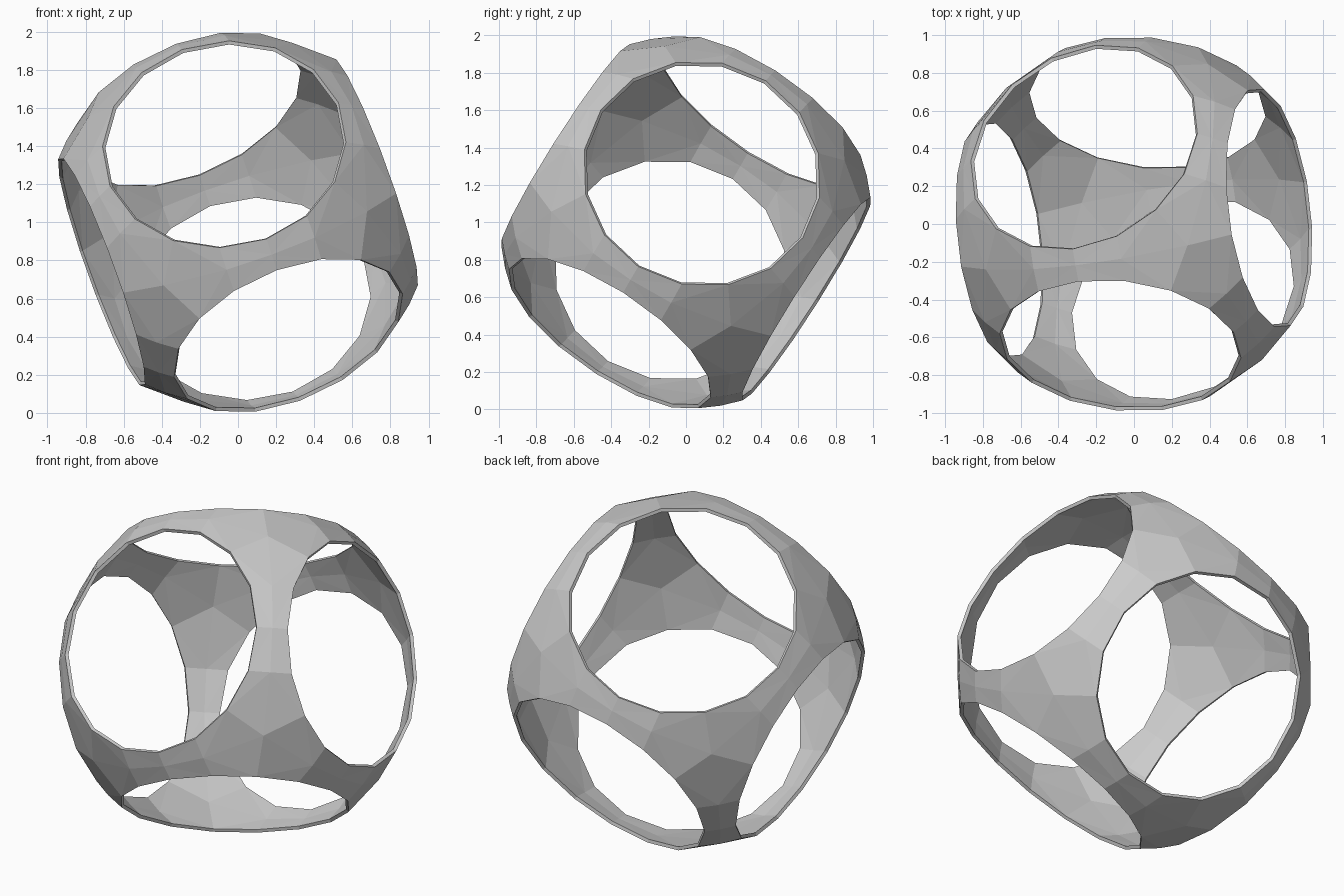
import bpy, bmesh, math
from mathutils import Matrix, Vector

if "Cube" in bpy.data.objects:
    bpy.data.objects.remove(bpy.data.objects["Cube"])

HOLE_R, R = 0.642, 1.0
HOLE_D = math.sqrt(R * R - HOLE_R * HOLE_R)
THICK = 0.02


def rim_point(axis, toward, step):
    """Point on the 16-sided rim of one hole, step 0 = middle of a strut."""
    other = 3 - axis - toward
    a = step * math.pi / 8
    p = Vector((0, 0, 0))
    p[axis] = HOLE_D
    p[toward] = HOLE_R * math.cos(a)
    p[other] = HOLE_R * math.sin(a)
    return p


# one corner of the spherical cage: three half struts meeting at a corner point
bm = bmesh.new()
cache = {}


def vert(p):
    key = tuple(round(c, 4) for c in p)
    if key not in cache:
        cache[key] = bm.verts.new(p)
    return cache[key]


def face(*pts):
    n = (pts[1] - pts[0]).cross(pts[2] - pts[0])
    if n.dot(sum(pts, Vector())) < 0:
        pts = pts[::-1]
    bm.faces.new([vert(p) for p in pts])


corner = Vector((1, 1, 1)).normalized() * R * 0.99
for a, b in ((0, 1), (1, 2), (2, 0)):
    ra = [rim_point(a, b, s) for s in range(3)]
    rb = [rim_point(b, a, s) for s in range(3)]
    ridge = [(p + q).normalized() * R for p, q in zip(ra, rb)]
    for side in (ra, rb):
        face(ridge[0], side[0], side[1])
        face(ridge[0], side[1], ridge[1])
        face(ridge[1], side[1], side[2])
        face(ridge[1], side[2], corner)

mesh = bpy.data.meshes.new("sphere_cage")
bm.to_mesh(mesh)
bm.free()
cage = bpy.data.objects.new("sphere_cage", mesh)
bpy.context.collection.objects.link(cage)

# mirror the corner into the full cage and give the shell a thickness
mirror = cage.modifiers.new("mirror", 'MIRROR')
mirror.use_axis = (True, True, True)
mirror.merge_threshold = 0.002
solid = cage.modifiers.new("shell", 'SOLIDIFY')
solid.thickness = THICK
solid.offset = -1

# tilt: columns are the three hole axes, made orthonormal
m = Matrix(((-.373, -.058, .938), (.515, -.827, .058), (.772, .56, .34)))
for _ in range(12):
    m = (m + m.inverted().transposed()) * 0.5
cage.matrix_world = Matrix.Translation((0, 0, 1)) @ m.to_4x4()
